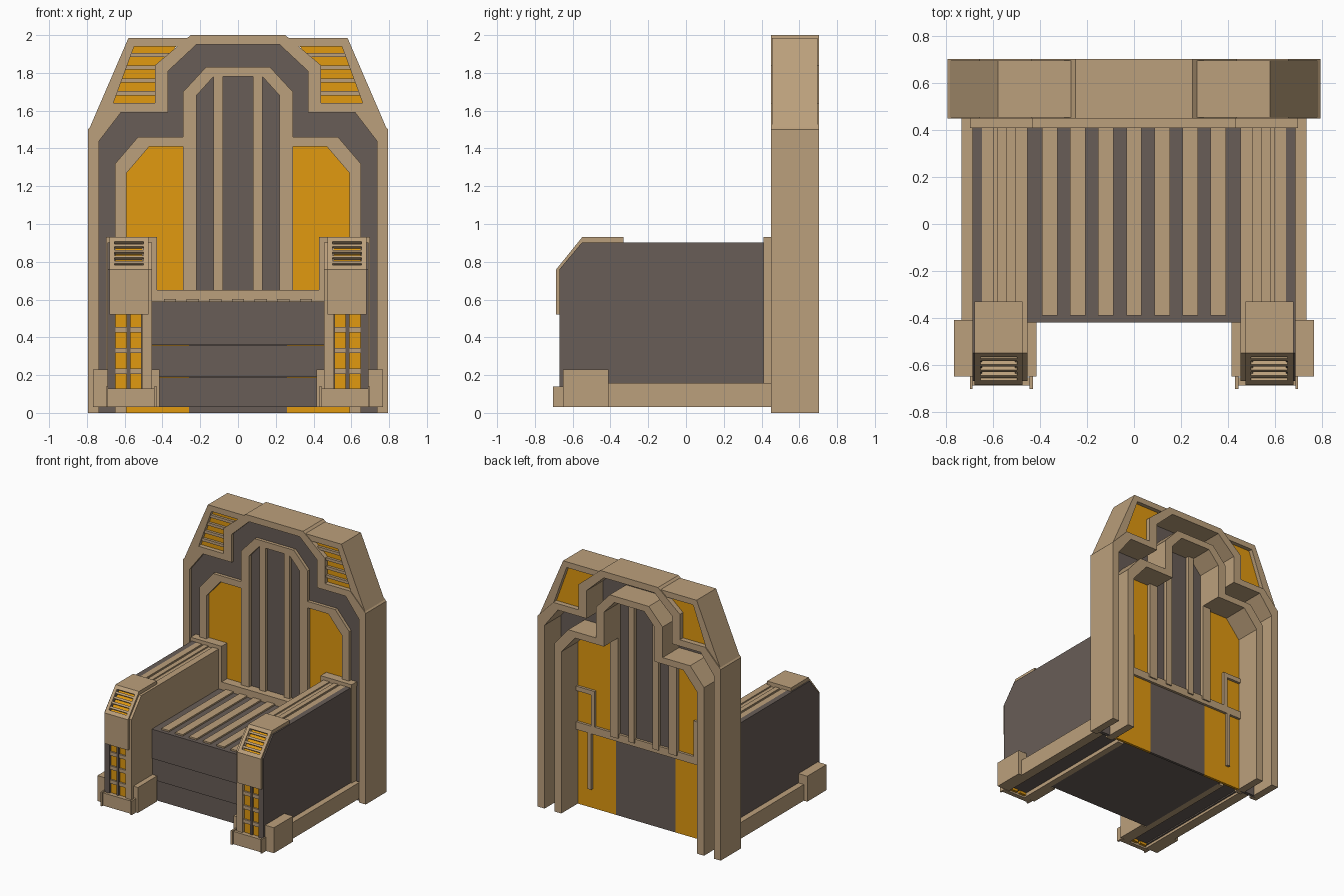
import bpy, bmesh, math
from mathutils import Matrix, Vector

if "Cube" in bpy.data.objects:
    bpy.data.objects.remove(bpy.data.objects["Cube"])


def material(name, rgb):
    m = bpy.data.materials.new(name)
    m.diffuse_color = (*rgb, 1)
    m.use_nodes = True
    m.node_tree.nodes["Principled BSDF"].inputs["Base Color"].default_value = m.diffuse_color
    return m


TAN = material("tan", (0.50, 0.35, 0.20))
DARK = material("dark", (0.14, 0.11, 0.095))
AMBER = material("amber", (0.75, 0.32, 0.005))


def prism(name, pts, axis, lo, hi, mat, mirror=False):
    """Extrude an outline: axis 'y' takes (x, z) points, axis 'x' takes (y, z)."""
    place = (lambda p, d: (p[0], d, p[1])) if axis == 'y' else (lambda p, d: (d, p[0], p[1]))
    bm = bmesh.new()
    a = [bm.verts.new(place(p, lo)) for p in pts]
    b = [bm.verts.new(place(p, hi)) for p in pts]
    bm.faces.new(a)
    bm.faces.new(b[::-1])
    for i in range(len(pts)):
        j = (i + 1) % len(pts)
        bm.faces.new((a[i], b[i], b[j], a[j]))
    bmesh.ops.recalc_face_normals(bm, faces=bm.faces)
    me = bpy.data.meshes.new(name)
    bm.to_mesh(me)
    bm.free()
    ob = bpy.data.objects.new(name, me)
    bpy.context.collection.objects.link(ob)
    if mat:
        me.materials.append(mat)
    if mirror:
        add_mirror(ob)
    return ob


def add_mirror(ob):
    m = ob.modifiers.new("mirror", 'MIRROR')
    m.use_axis = (True, False, False)
    m.use_mirror_merge = False


def box(name, x, y, z, mat, mirror=False):
    pts = [(x[0], z[0]), (x[1], z[0]), (x[1], z[1]), (x[0], z[1])]
    return prism(name, pts, 'y', y[0], y[1], mat, mirror)


def full(half):
    return half + [(-x, z) for x, z in reversed(half)]


def ring(name, outer, inner, y, mat):
    return prism(name, full(outer) + full(inner)[::-1], 'y', y[0], y[1], mat)


# Backrest frames: stepped outlines, right half from the floor upwards
out_a = [(.795, 0), (.795, 1.5), (.66, 1.64), (.44, 1.64), (.44, 1.84), (.25, 2.0)]
out_b = [(.735, 0), (.735, 1.44), (.62, 1.59), (.37, 1.59), (.37, 1.81), (.22, 1.95)]
in_a = [(.65, 0), (.65, 1.32), (.53, 1.46), (.29, 1.46), (.29, 1.70), (.17, 1.83)]
ring("back_outer_frame", out_a, out_b, (.45, .705), TAN)
prism("back_inner_shoulder", [(.59, 0), (.59, 1.27), (.47, 1.41), (.28, 1.41), (.28, 1.46),
                              (.53, 1.46), (.65, 1.32), (.65, 0)], 'y', .45, .705, TAN, True)
ring("back_arch", [(.29, 1.41), (.29, 1.70), (.17, 1.83)],
     [(.22, 1.41), (.22, 1.68), (.13, 1.78)], (.45, .705), TAN)
box("back_post", (.22, .29), (.45, .53), (.62, 1.41), TAN, True)
box("back_stripe", (.08, .13), (.455, .53), (.62, 1.79), TAN, True)
box("back_cross_band", (-.59, .59), (.47, .52), (.59, .65), TAN)
box("seat_back_band", (-.46, .46), (.41, .50), (.59, .65), TAN)

# Backrest panels set near the front
mid_out = [(.76, 0), (.76, 1.45), (.63, 1.61), (.40, 1.61), (.40, 1.82), (.23, 1.97)]
mid_in = [(.62, 0), (.62, 1.30), (.50, 1.44), (.26, 1.44), (.26, 1.69), (.15, 1.80)]
ring("back_dark_border", mid_out, mid_in, (.475, .50), DARK)
prism("back_dark_centre", full([(.26, 0), (.26, 1.69), (.15, 1.80)]), 'y', .48, .50, DARK)
prism("back_amber_panel", [(.26, 0), (.62, 0), (.62, 1.30), (.50, 1.44), (.26, 1.44)],
      'y', .48, .50, AMBER, True)

# Upper wings with louvres
prism("wing_frame", [(.25, 1.985), (.58, 1.985), (.785, 1.51), (.66, 1.64), (.55, 1.94),
                     (.29, 1.94)], 'y', .455, .697, TAN, True)
prism("wing_panel", [(.31, 1.96), (.56, 1.96), (.69, 1.61), (.42, 1.61), (.42, 1.83)],
      'y', .485, .665, AMBER, True)
for z in (1.895, 1.828, 1.76, 1.692):
    x1 = .56 + (1.94 - z) * .367
    box("wing_louvre", (.42 if z < 1.84 else .36, x1), (.465, .49), (z - .011, z + .011), TAN, True)

# Seat: three stacked layers and slats on top
for k, (z0, z1) in enumerate([(.03, .187), (.19, .357), (.36, .59)]):
    box("seat_layer", (-.46, .46), (-.40 - k * .01, .48), (z0, z1), DARK)
for k in range(-3, 4):
    box("seat_slat", (k * .12 - .033, k * .12 + .033), (-.39, .42), (.58, .602), TAN)


def arm_outline(front, top, bottom):
    return [(front, bottom), (front, .76), (front + .12, top), (.42, top), (.42, bottom)]


# Arms: dark outside, recessed middle, tan inside
prism("arm_outer_side", arm_outline(-.67, .903, .05), 'x', .648, .69, DARK, True)
prism("arm_core", arm_outline(-.635, .885, .06), 'x', .50, .65, DARK, True)
prism("arm_inner_side", arm_outline(-.67, .903, .03), 'x', .455, .508, TAN, True)
for x0, x1 in ((.545, .583), (.60, .648)):
    box("arm_top_strip", (x0, x1), (-.50, .42), (.88, .903), TAN, True)
box("arm_top_bed", (.508, .648), (-.50, .42), (.88, .893), TAN, True)

# Arm front lights
for x0, x1 in ((.51, .57), (.59, .65)):
    box("arm_front_light", (x0, x1), (-.65, -.63), (.04, .55), AMBER, True)
    for z in (.22, .33, .44):
        box("arm_front_rung", (x0, x1), (-.664, -.64), (z - .014, z + .014), TAN, True)
box("arm_front_divider", (.57, .59), (-.667, -.63), (.06, .55), DARK, True)

# Arm cap with a vent opening on the slope
cap = prism("arm_cap", [(-.687, .52), (-.687, .76), (-.55, .93), (-.33, .93), (-.33, .895),
                        (-.54, .895), (-.655, .75), (-.655, .52)], 'x', .475, .68, TAN)
ANGLE = math.atan2(.17, .137)
SLOPE = Matrix.Translation((0, -.6185, .845)) @ Matrix.Rotation(ANGLE, 4, 'X')


def on_slope(name, x, y, z, mat, mirror=True):
    ob = box(name, x, y, z, mat)
    ob.data.transform(SLOPE)
    if mirror:
        add_mirror(ob)
    return ob


cutter = on_slope("vent_cutter", (.50, .655), (-.08, .08), (-.09, .05), None, False)
cutter.hide_render = True
cutter.hide_viewport = True
cut = cap.modifiers.new("vent_opening", 'BOOLEAN')
cut.operation = 'DIFFERENCE'
cut.solver = 'EXACT'
cut.object = cutter
add_mirror(cap)
on_slope("vent_light", (.495, .66), (-.085, .085), (-.04, -.022), AMBER)
for k in range(4):
    y = -.057 + k * .038
    on_slope("vent_slat", (.50, .655), (y - .008, y + .008), (-.025, -.004), TAN)

# Trim where the arms meet the back
box("arm_end_top", (.43, .70), (.41, .52), (.895, .93), TAN, True)
box("arm_end_inner", (.43, .462), (.41, .52), (.60, .93), TAN, True)
box("arm_end_lower", (.46, .49), (.41, .52), (.15, .62), TAN, True)
box("arm_end_outer", (.655, .70), (.41, .47), (.05, .93), TAN, True)

# Base rails, corner blocks and feet
box("base_rail", (.66, .737), (-.42, .46), (.03, .157), TAN, True)
box("foot_outer_block", (.66, .767), (-.65, -.41), (.03, .23), TAN, True)
box("foot_inner_block", (.415, .46), (-.65, -.41), (.03, .23), TAN, True)
box("foot_front", (.44, .695), (-.69, -.655), (.03, .13), TAN, True)
for x0, x1 in ((.43, .445), (.688, .70)):
    box("foot_flange", (x0, x1), (-.705, -.64), (.03, .14), TAN, True)
